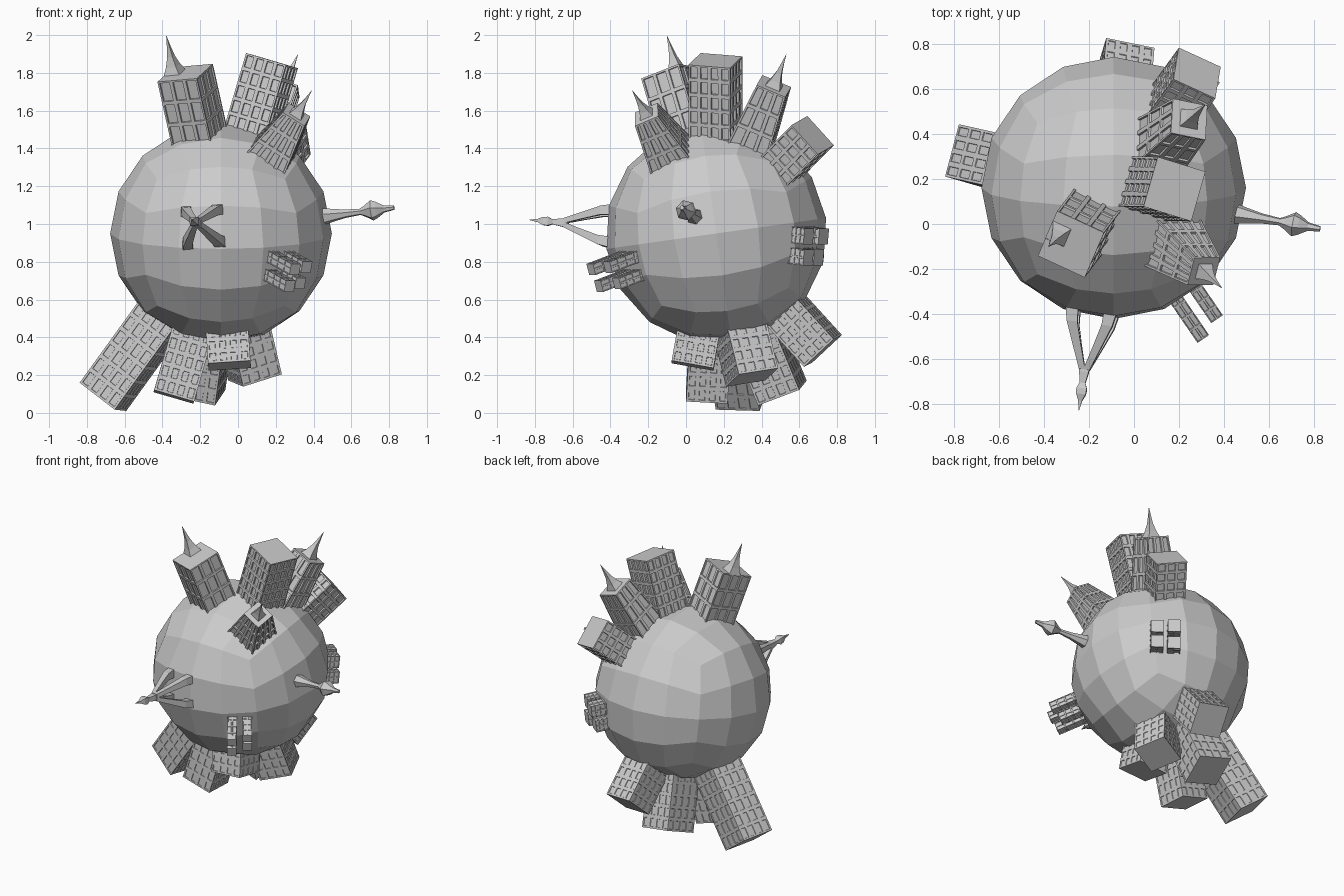
import bpy, bmesh, math
from mathutils import Vector, Matrix

if "Cube" in bpy.data.objects:
    bpy.data.objects.remove(bpy.data.objects["Cube"])

C = Vector((-0.09, 0.16, 0.95))   # planet centre
R = 0.587

grey = bpy.data.materials.new("plain_grey")
grey.diffuse_color = (0.6, 0.6, 0.6, 1)
grey.use_nodes = True
grey.node_tree.nodes["Principled BSDF"].inputs["Base Color"].default_value = grey.diffuse_color


def finish(bm, name, matrix=None):
    bmesh.ops.recalc_face_normals(bm, faces=bm.faces[:])
    if matrix:
        bm.transform(matrix)
    me = bpy.data.meshes.new(name)
    bm.to_mesh(me)
    bm.free()
    me.materials.append(grey)
    ob = bpy.data.objects.new(name, me)
    bpy.context.collection.objects.link(ob)
    return ob


def frame(origin, normal, hint):
    """Matrix with z along normal and x along hint."""
    n = Vector(normal).normalized()
    u = Vector(hint)
    u = (u - n * u.dot(n)).normalized()
    v = n.cross(u)
    m = Matrix((u, v, n)).transposed().to_4x4()
    m.translation = origin
    return m


def building(name, matrix, w, h, cols, rows, top=None, inset=0.014, depth=0.008):
    """Square tower standing on local z = 0, with sunk windows on its sides."""
    top = top or w
    bm = bmesh.new()
    rings = []
    for r in range(rows + 1):
        t = r / rows
        s = (w + (top - w) * t) / 2
        corners = [(-s, -s), (s, -s), (s, s), (-s, s)]
        ring = []
        for i in range(4):
            a, b = Vector(corners[i]), Vector(corners[(i + 1) % 4])
            for c in range(cols):
                p = a.lerp(b, c / cols)
                ring.append(bm.verts.new((p.x, p.y, h * t)))
        rings.append(ring)
    n = 4 * cols
    walls = [bm.faces.new((lo[i], lo[(i + 1) % n], hi[(i + 1) % n], hi[i]))
             for lo, hi in zip(rings, rings[1:]) for i in range(n)]
    bm.faces.new(rings[0][::-1])
    bm.faces.new(rings[-1])
    bm.normal_update()
    bmesh.ops.inset_individual(bm, faces=walls, thickness=inset, depth=0)
    bmesh.ops.inset_individual(bm, faces=walls, thickness=0.002, depth=-depth)
    return finish(bm, name, matrix)


def loft(name, matrix, sections, sides=4):
    """Skin through rings given as (x, y, z, radius)."""
    bm = bmesh.new()
    rings = []
    for x, y, z, r in sections:
        rings.append([bm.verts.new((x + r * math.cos(a), y + r * math.sin(a), z))
                      for a in (math.pi / 4 + math.tau * k / sides for k in range(sides))])
    for lo, hi in zip(rings, rings[1:]):
        for i in range(sides):
            j = (i + 1) % sides
            bm.faces.new((lo[i], lo[j], hi[j], hi[i]))
    bm.faces.new(rings[0][::-1])
    bm.faces.new(rings[-1])
    return finish(bm, name, matrix)


# Planet: cube turned into a low-poly ball
bm = bmesh.new()
bmesh.ops.create_cube(bm, size=2)
bmesh.ops.subdivide_edges(bm, edges=bm.edges[:], cuts=3, use_grid_fill=True)
for v in bm.verts:
    v.co = Vector([math.tan(c * math.pi / 4) for c in v.co]).normalized() * R
finish(bm, "planet", Matrix.Translation(C) @ Matrix.Rotation(math.radians(8), 4, 'X'))

# Big buildings: name, roof centre, edge direction, width, height, cols, rows, roof width
towers = [
    ("top_left_tower", (-0.28, -0.09, 1.80), (0.21, -0.09, 0), 0.23, 0.37, 3, 3, 0.23),
    ("top_block", (0.18, 0.155, 1.865), (0.21, -0.065, -0.06), 0.23, 0.41, 4, 5, 0.23),
    ("back_spire_tower", (0.245, 0.465, 1.73), (0.175, -0.035, -0.06), 0.225, 0.36, 3, 3, 0.165),
    ("back_right_block", (0.28, 0.67, 1.47), (0.87, -0.4, -0.23), 0.21, 0.27, 3, 4, 0.21),
    ("front_spire_tower", (0.31, -0.21, 1.58), (0.87, -0.02, -0.48), 0.235, 0.30, 4, 3, 0.135),
    ("bottom_left_tower", (-0.715, 0.30, 0.085), (0.06, 0.235, -0.01), 0.24, 0.55, 4, 6, 0.24),
    ("bottom_front_left_tower", (-0.34, 0.11, 0.085), (0.2, 0.0, -0.07), 0.22, 0.38, 4, 5, 0.22),
    ("bottom_back_tower", (-0.21, 0.51, 0.105), (0.07, 0.26, 0.12), 0.24, 0.40, 4, 5, 0.24),
    ("back_low_block", (-0.04, 0.725, 0.328), (0.97, -0.2, -0.1), 0.22, 0.29, 4, 4, 0.22),
    ("bottom_right_block", (0.09, 0.35, 0.188), (0.205, 0.07, 0.06), 0.225, 0.27, 4, 4, 0.225),
    ("bottom_front_block", (-0.045, 0.035, 0.25), (0.24, 0.0, 0.02), 0.225, 0.19, 4, 3, 0.225),
]
spike = [(0, 0.062), (0.04, 0.04), (0.09, 0.021), (0.14, 0.011), (0.2, 0.001)]
spires = {"top_left_tower": (-0.07, 0.02, 1.05),
          "back_spire_tower": (0, 0, 0.98),
          "front_spire_tower": (0, 0, 0.85)}
for name, roof, hint, w, h, cols, rows, top in towers:
    roof = Vector(roof)
    n = (roof - C).normalized()
    low = roof.z < 0.5
    building(name, frame(roof - n * h, n, hint), w, h, cols, rows, top,
             0.016 if low else 0.014, 0.004 if low else 0.009)
    if name in spires:
        x, y, s = spires[name]
        loft(name + "_spire", frame(roof, n, hint),
             [(x, y, z * s - 0.003, r * s) for z, r in spike])

# Small clusters of four blocks: name, direction, side hint, width, gap, roof distances
clusters = [
    ("back_cluster", (0.38, 0.51, -0.07), (-0.8, 0.6, 0), 0.085, 0.056, (0.66, 0.645, 0.65, 0.665)),
    ("front_cluster", (0.41, -0.60, -0.23), (0.82, 0.57, 0), 0.062, 0.05, (0.77, 0.72, 0.79, 0.75)),
]
for name, d, hint, w, gap, dists in clusters:
    m = frame(C, d, hint)
    spots = [(-1, -1), (1, -1), (-1, 1), (1, 1)]
    for k, ((sx, sy), dist) in enumerate(zip(spots, dists)):
        building(f"{name}_{k + 1}", m @ Matrix.Translation((sx * gap, sy * gap, 0.53)),
                 w, dist - 0.53, 2, 4, None, 0.006, 0.004)

# Four-legged lattice tower on the front
base, tip = Vector((-0.185, -0.39, 0.985)), Vector((-0.245, -0.828, 1.022))
m = frame(base, tip - base, (1, 0, 0.05))
for sx in (-1, 1):
    for sy in (-1, 1):
        loft("lattice_tower_leg", m,
             [(sx * o, sy * o, z, r) for o, z, r in
              ((0.09, -0.03, 0.042), (0.078, 0.06, 0.034), (0.048, 0.15, 0.027), (0.01, 0.26, 0.02))])
loft("lattice_tower_top", m, [(0, 0, z, r) for z, r in
     ((0.235, 0.03), (0.27, 0.03), (0.32, 0.018), (0.345, 0.033), (0.37, 0.03), (0.40, 0.012), (0.443, 0.002))])

# Needle tower with a bulb on the right
base, tip = Vector((0.45, 0.045, 1.04)), Vector((0.828, -0.022, 1.087))
loft("needle_tower", frame(base, tip - base, (0, 1, 0)), [(0, 0, z, r) for z, r in
     ((-0.02, 0.05), (0.05, 0.036), (0.12, 0.023), (0.2, 0.017), (0.225, 0.03), (0.265, 0.056),
      (0.29, 0.045), (0.33, 0.02), (0.385, 0.012))], 6)
